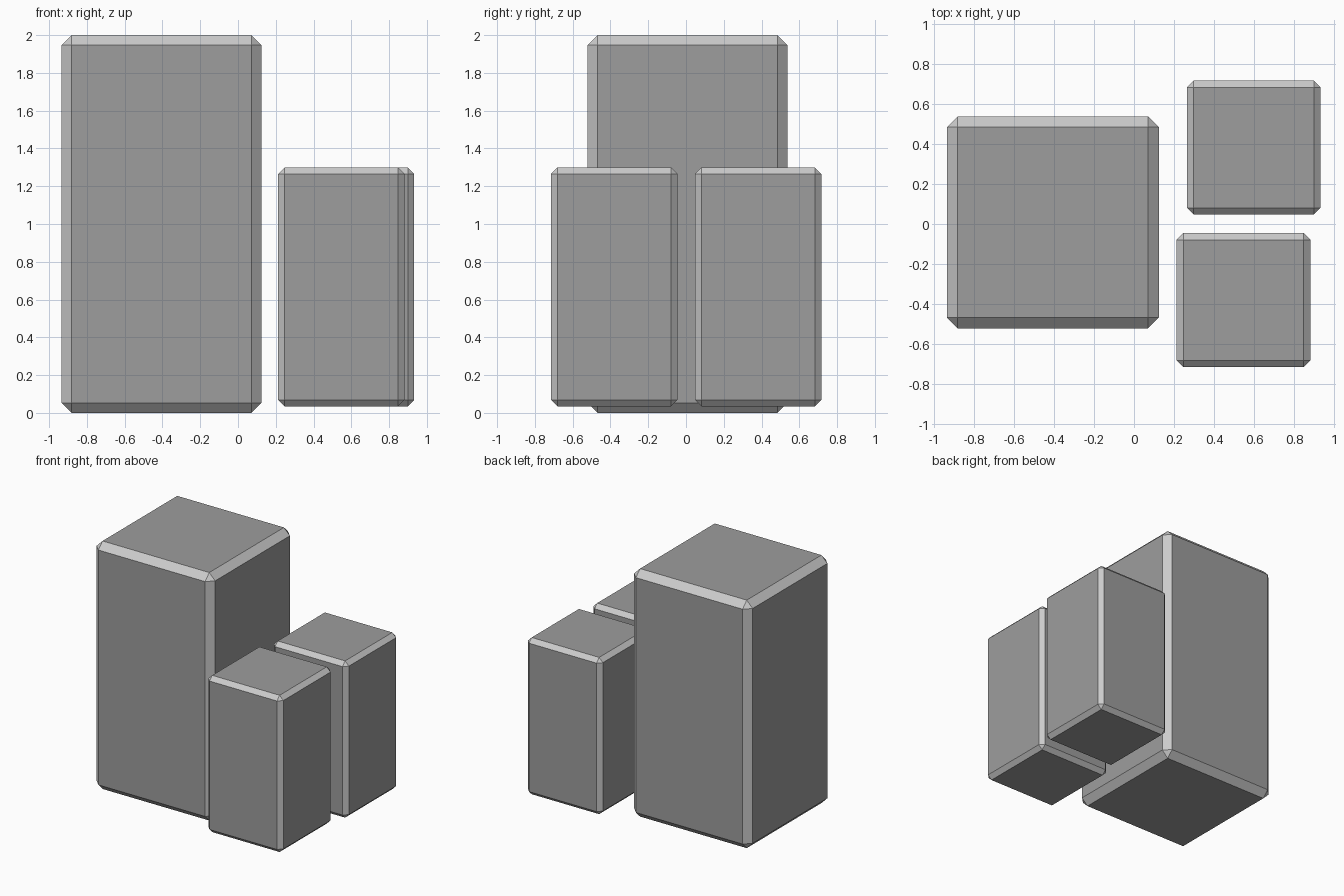
import bpy
import bmesh
from mathutils import Matrix

if "Cube" in bpy.data.objects:
    bpy.data.objects.remove(bpy.data.objects["Cube"])

WIDTH, HEIGHT, CHAMFER = 1.058, 2.0, 0.053


def make_grey(name, value):
    mat = bpy.data.materials.new(name)
    mat.diffuse_color = (value, value, value, 1)
    mat.use_nodes = True
    mat.node_tree.nodes["Principled BSDF"].inputs["Base Color"].default_value = mat.diffuse_color
    return mat


dark_grey = make_grey("dark_grey_face", 0.34)
light_grey = make_grey("light_grey_edge", 0.52)


def chamfered_block(name, center, scale):
    """Square upright block: dark sides, lighter flat chamfer on every edge."""
    bm = bmesh.new()
    size = Matrix.Diagonal((WIDTH * scale, WIDTH * scale, HEIGHT * scale, 1))
    bmesh.ops.create_cube(bm, size=1, matrix=size)
    bmesh.ops.bevel(bm, geom=bm.edges[:], offset=CHAMFER * scale,
                    offset_type='OFFSET', segments=1, profile=0.5,
                    affect='EDGES')
    bm.normal_update()
    for face in bm.faces:
        is_side = max(abs(c) for c in face.normal) > 0.99
        face.material_index = 0 if is_side else 1
    mesh = bpy.data.meshes.new(name)
    mesh.materials.append(dark_grey)
    mesh.materials.append(light_grey)
    bm.to_mesh(mesh)
    bm.free()
    block = bpy.data.objects.new(name, mesh)
    block.location = center
    bpy.context.collection.objects.link(block)


# One tall block and two smaller copies, raised slightly off the ground
chamfered_block("tall_block", (-0.405, 0.008, 1.0), 1.0)
chamfered_block("back_small_block", (0.598, 0.382, 0.667), 0.632)
chamfered_block("front_small_block", (0.547, -0.38, 0.667), 0.632)
